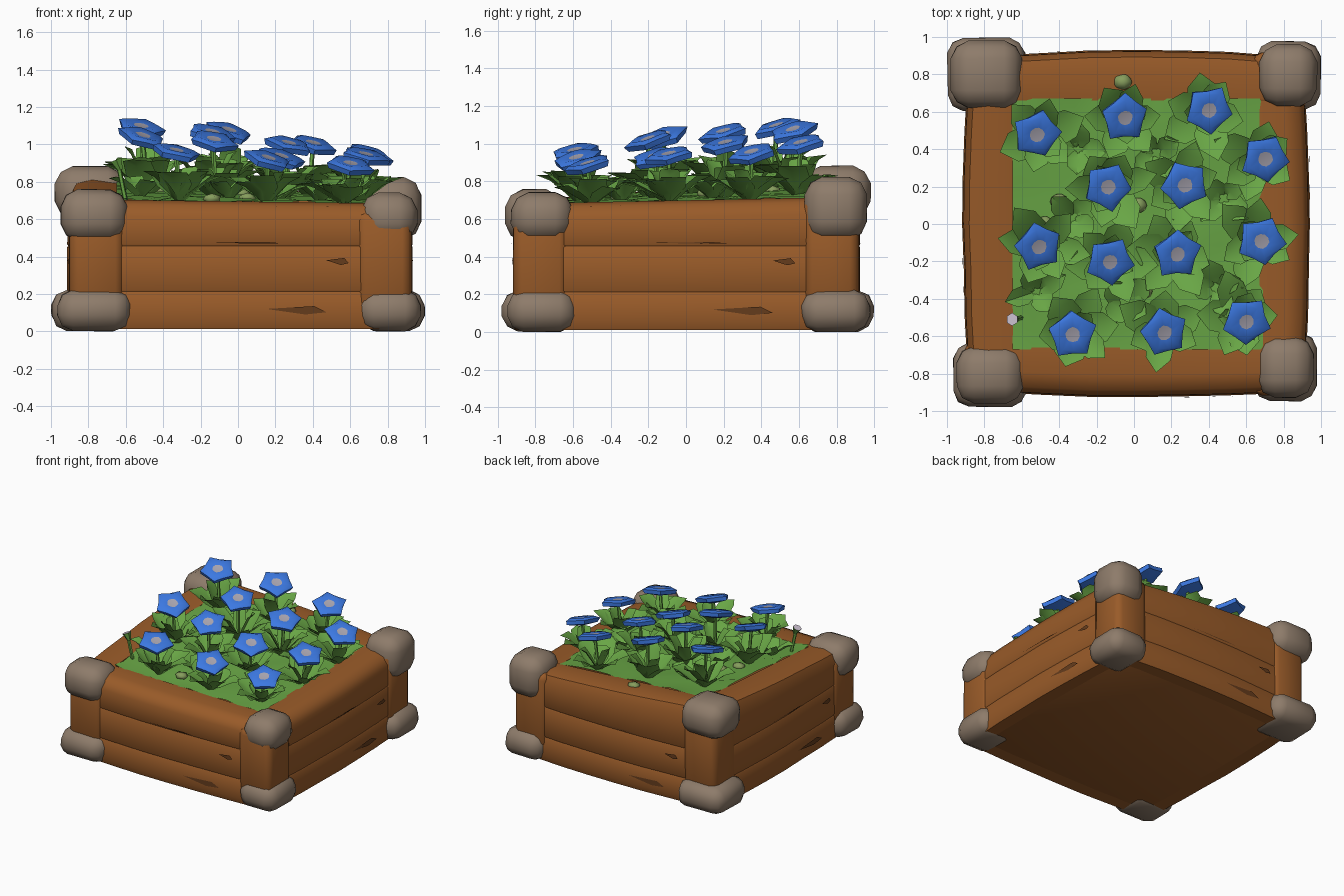
import bpy, bmesh, math, random
from mathutils import Vector, Matrix

random.seed(4)
if "Cube" in bpy.data.objects:
    bpy.data.objects.remove(bpy.data.objects["Cube"])


def material(name, r, g, b):
    m = bpy.data.materials.new(name)
    m.use_nodes = True
    m.diffuse_color = (r, g, b, 1)
    m.node_tree.nodes["Principled BSDF"].inputs["Base Color"].default_value = (r, g, b, 1)
    return m


wood = material("warm wood", .32, .105, .022)
dark = material("dark wood", .13, .045, .012)
stone = material("grey brown stone", .27, .20, .145)
green = material("leaf green", .14, .38, .06)
olive = material("olive pebble", .24, .34, .11)
blue = material("petal blue", .045, .19, .76)
centre = material("flower centre grey", .40, .38, .44)
white = material("bud white", .62, .55, .65)


def finish(bm, name, mats, smooth=None, recalc=True):
    if recalc:
        bmesh.ops.recalc_face_normals(bm, faces=bm.faces)
    me = bpy.data.meshes.new(name)
    bm.to_mesh(me)
    bm.free()
    ob = bpy.data.objects.new(name, me)
    bpy.context.collection.objects.link(ob)
    for m in mats:
        me.materials.append(m)
    if smooth:
        bpy.ops.object.select_all(action='DESELECT')
        ob.select_set(True)
        bpy.context.view_layer.objects.active = ob
        bpy.ops.object.shade_smooth_by_angle(angle=math.radians(smooth))
    return ob


def rim(x, y):
    """Height of the tilted planter rim."""
    t = (y + .9) / 1.8
    return (.69 - .01 * x) * (1 - t) + (.775 - .07 * x) * t


def block(name, lo, hi, mat, bevel, wobble):
    """Chunky rounded block with slightly uneven corners."""
    lo, hi = Vector(lo), Vector(hi)
    mid, size = (lo + hi) / 2, hi - lo
    bm = bmesh.new()
    bmesh.ops.create_cube(bm, size=1)
    for v in bm.verts:
        v.co = mid + Vector(a * b for a, b in zip(v.co, size))
    bmesh.ops.bevel(bm, geom=bm.edges[:], offset=bevel, segments=2, profile=.45, affect='EDGES')
    for v in bm.verts:
        v.co += (mid - v.co) * random.uniform(0, wobble)
    return finish(bm, name, [mat], 50)


# Plank walls: one softly bulging profile swept along each side
PROFILE = [(.62, .02), (.90, .012), (.918, .06), (.912, .205), (.907, .212), (.912, .22),
           (.912, .45), (.907, .457), (.912, .465), (.91, .62), (.88, .68), (.80, .70), (.66, .69)]
for k, name in enumerate(["front", "left", "back", "right"]):
    bm = bmesh.new()
    turn = Matrix.Rotation(k * math.pi / 2, 3, 'Z')
    rings = []
    for i in range(7):
        u = -.74 + i * .247
        bow = .025 * (1 - (u / .74) ** 2) - .015 + random.uniform(-.004, .004)
        ring = []
        for d, z in PROFILE:
            p = turn @ Vector((u, -d - (bow if d > .7 else 0), z))
            p.x += .012
            if z > .5:
                p.z *= rim(p.x, p.y) / .70
            ring.append(bm.verts.new(p))
        rings.append(ring)
    n = len(PROFILE)
    for a, b in zip(rings, rings[1:]):
        for j in range(n):
            bm.faces.new((a[j], a[(j + 1) % n], b[(j + 1) % n], b[j]))
    bm.faces.new(rings[0])
    bm.faces.new(rings[-1])
    finish(bm, name + "_wall", [wood], 50)

    # Splintered cracks lying on the wall
    bm = bmesh.new()
    for u, z, w, h in [(.3, .12, .16, .03), (.02, .475, .2, .006), (.52, .38, .06, .025)]:
        vs = []
        for x, zz in [(u - w, z), (u + w * .3, z - h), (u + w, z - h * .6), (u + w * .6, z + h * .5)]:
            p = turn @ Vector((x, -.929 + .03 * x * x, zz))
            vs.append(bm.verts.new(p + Vector((.012, 0, 0))))
        bm.faces.new(vs)
    finish(bm, name + "_cracks", [dark])

block("base_board", (-.88, -.88, .015), (.9, .88, .06), wood, .01, 0)

# Corner posts with stone caps: x range, y range, bottom and top of the upper cap
CORNERS = [("front_right", -.97, -.57, -.98, -.63, .48, .76), ("front_left", .64, .98, -.95, -.58, .48, .745),
           ("back_left", .65, 1, .61, .98, .49, .825), ("back_right", -1, -.58, .60, 1, .60, .885)]
for name, x0, x1, y0, y1, low, high in CORNERS:
    px, py = (.78 if x0 > 0 else -.755), math.copysign(.77, y0)
    block(name + "_post", (px - .15, py - .15, .1), (px + .15, py + .15, high - .1), wood, .05, .03)
    block(name + "_foot_cap", (x0, y0, 0), (x1, y1, .225), stone, .085, .03)
    s = .018
    block(name + "_top_cap", (x0 + s, y0 + s, low), (x1 - s, y1 - s, high), stone, .095, .03)

# Leafy ground inside the planter
bm = bmesh.new()
bmesh.ops.create_grid(bm, x_segments=12, y_segments=12, size=.67)
for v in bm.verts:
    v.co.x += .02
    v.co.z = rim(v.co.x, v.co.y) - .01 + random.uniform(-.01, .015)
finish(bm, "ground_cover", [green], 60)

# Pebbles
bm = bmesh.new()
for x, y in [(-.14, -.53), (.05, .46), (-.4, .12), (-.48, 0), (.05, -.36), (-.06, .76), (.02, .1)]:
    m = Matrix.Translation((x, y, rim(x, y))) @ Matrix.Diagonal((1, .85, .5, 1))
    bmesh.ops.create_icosphere(bm, subdivisions=1, radius=.055, matrix=m)
finish(bm, "pebbles", [olive], 60)


def add_leaf(bm, base, angle, length, rise, width):
    """Broad pointed leaf, folded along its rib."""
    turn = Matrix.Rotation(angle, 3, 'Z')
    rows = []
    for r, z, w in [(.08, 0, .4), (.36, .4, .95), (.68, .8, .85), (1, 1, 0)]:
        row = []
        for side in ((-1, 0, 1) if w else (0,)):
            p = Vector((r * length, side * w * width, z * rise + abs(side) * .03))
            row.append(bm.verts.new(base + turn @ p))
        rows.append(row)
    for a, b in zip(rows, rows[1:]):
        for j in range(2):
            if len(b) == 3:
                bm.faces.new((a[j], b[j], b[j + 1], a[j + 1]))
            else:
                bm.faces.new((a[j], b[0], a[j + 1]))


def add_stem(bm, a, b):
    axis = b - a
    m = Matrix.Translation((a + b) / 2) @ axis.to_track_quat('Z', 'Y').to_matrix().to_4x4()
    bmesh.ops.create_cone(bm, cap_ends=True, segments=5, radius1=.013, radius2=.013,
                          depth=axis.length, matrix=m)


def add_bloom(bm, pos, spin):
    """Thick five-pointed bloom with a flat centre disc."""
    tilt = Vector((.24 + random.uniform(-.08, .08), -.26 + random.uniform(-.08, .08), 1))
    m = Matrix.Translation(pos) @ tilt.to_track_quat('Z', 'Y').to_matrix().to_4x4()
    rings = []
    for tip, notch, z in [(.042, .04, .012), (.10, .085, .02), (.137, .104, .004),
                          (.125, .098, -.026), (.03, .03, -.04)]:
        ring = []
        for i in range(10):
            a = spin + i * math.pi / 5
            r = notch if i % 2 else tip * random.uniform(.93, 1.04)
            ring.append(bm.verts.new(m @ Vector((r * math.cos(a), r * math.sin(a), z))))
        rings.append(ring)
    for a, b in zip(rings, rings[1:]):
        for i in range(10):
            j = (i + 1) % 10
            bm.faces.new((a[i], a[j], b[j], b[i]))
    bm.faces.new(rings[0]).material_index = 1
    bm.faces.new(rings[-1])


def add_tuft(bm, base, count, length, rise, width):
    start = random.uniform(0, math.tau)
    for i in range(count):
        add_leaf(bm, base, start + i * math.tau / count + random.uniform(-.25, .25),
                 length * random.uniform(.8, 1.15), rise * random.uniform(.7, 1.2),
                 width * random.uniform(.85, 1.15))


# Flowering plants: position and bloom height
PLANTS = [(-.52, .48, 1.09), (-.05, .57, 1.07), (.40, .61, 1.0), (.70, .35, .95), (-.14, .20, 1.06),
          (.27, .21, 1.0), (-.51, -.12, 1.04), (-.13, -.20, 1.02), (.23, -.16, .93), (.68, -.09, .94),
          (-.33, -.59, .96), (.16, -.58, .92), (.60, -.52, .89)]
leaves, stems, blooms = bmesh.new(), bmesh.new(), bmesh.new()
for x, y, z in PLANTS:
    g = rim(x, y) - .02
    base = Vector((x * .95, y * .97, g))
    top = Vector((x, y, z))
    lift = z - g
    add_tuft(leaves, base, 6, .235, lift * .55, .085)
    add_tuft(leaves, base, 3, .13, lift * .65, .06)
    add_stem(stems, base, top)
    add_bloom(blooms, top, random.uniform(0, math.tau))
# Low tufts between the plants
for x, y in [(.12, .38), (.48, .14), (-.33, .03), (.44, -.34), (-.05, -.42), (-.3, .4), (-.52, -.36)]:
    add_tuft(leaves, Vector((x, y, rim(x, y) - .02)), 4, .16, .11, .065)
# Unopened bud at the right edge
bud_base, bud_top = Vector((-.60, -.50, rim(-.6, -.5) - .03)), Vector((-.64, -.51, .89))
add_stem(stems, bud_base, bud_top)
finish(leaves, "leaves", [green], 50, recalc=False)
finish(stems, "stems", [green], 60)
finish(blooms, "blooms", [blue, centre], 50)
bm = bmesh.new()
bmesh.ops.create_cone(bm, cap_ends=True, segments=6, radius1=.015, radius2=.035, depth=.06,
                      matrix=Matrix.Translation(bud_top) @ Matrix.Rotation(-.4, 4, 'Y'))
for f in bm.faces:
    f.material_index = int(f.calc_center_median().z > bud_top.z + .02)
finish(bm, "bud", [green, white])
